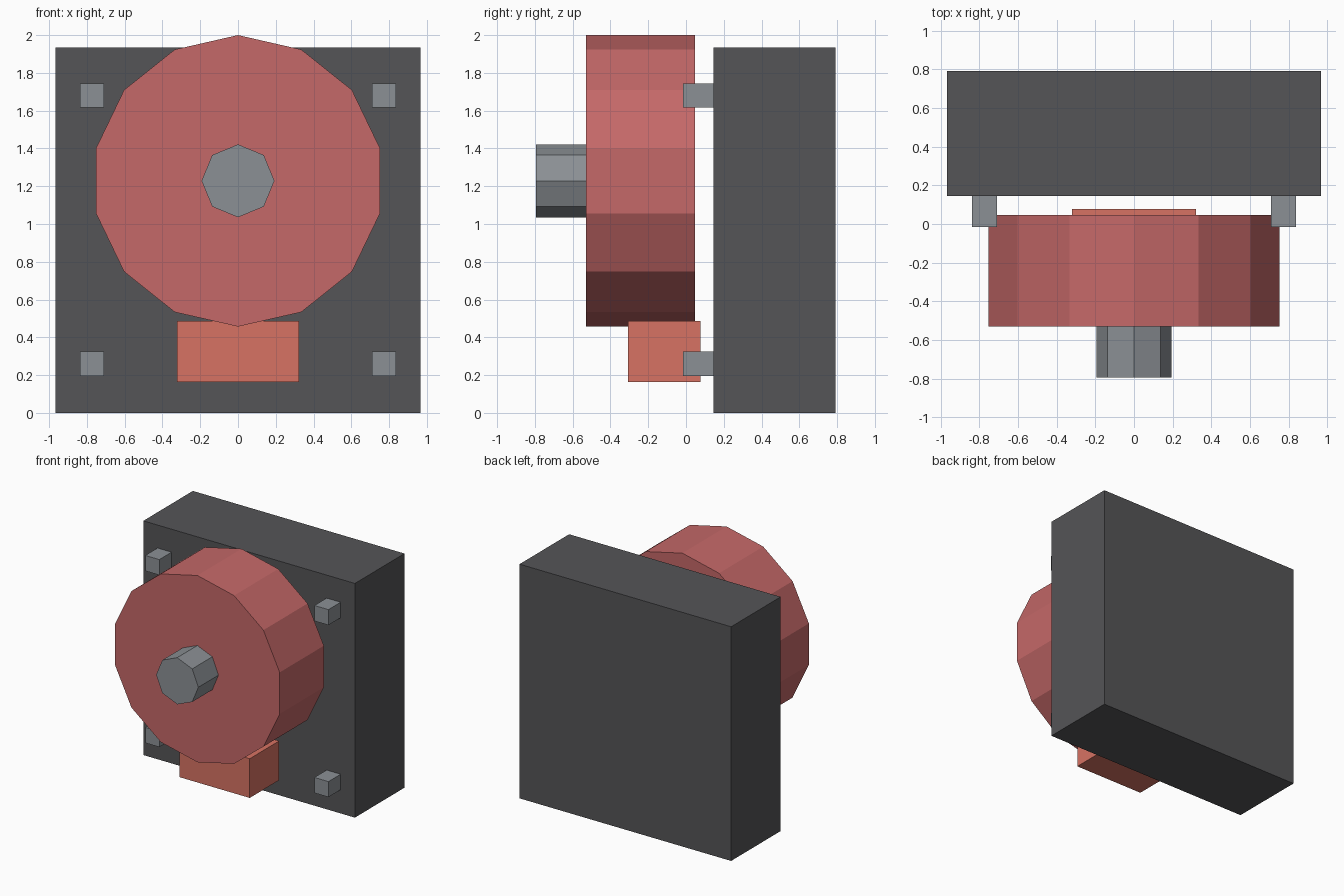
import bpy
from math import pi

if "Cube" in bpy.data.objects:
    bpy.data.objects.remove(bpy.data.objects["Cube"])


def material(name, rgb):
    m = bpy.data.materials.new(name)
    m.diffuse_color = (*rgb, 1)
    m.use_nodes = True
    m.node_tree.nodes["Principled BSDF"].inputs["Base Color"].default_value = m.diffuse_color
    return m


def finish(name, mat):
    ob = bpy.context.object
    ob.name = ob.data.name = name
    ob.data.materials.append(mat)
    return ob


def box(name, lo, hi, mat):
    centre = [(a + b) / 2 for a, b in zip(lo, hi)]
    bpy.ops.mesh.primitive_cube_add(size=1, location=centre)
    ob = finish(name, mat)
    ob.scale = [b - a for a, b in zip(lo, hi)]
    bpy.ops.object.transform_apply(location=False, rotation=False, scale=True)
    return ob


def drum(name, sides, radius, y0, y1, z, mat):
    # Cylinder along y with one corner pointing straight up
    bpy.ops.mesh.primitive_cylinder_add(
        vertices=sides, radius=radius, depth=y1 - y0,
        location=(0, (y0 + y1) / 2, z), rotation=(pi / 2, 0, 0))
    return finish(name, mat)


dark = material("dark_grey", (0.09, 0.09, 0.095))
steel = material("steel", (0.26, 0.28, 0.30))
red = material("red", (0.56, 0.14, 0.14))
orange = material("orange", (0.68, 0.17, 0.125))

# Thick backing plate
box("back_plate", (-0.967, 0.145, 0), (0.967, 0.792, 1.935), dark)

# Round body and its front shaft
drum("round_body", 14, 0.7715, -0.53, 0.047, 1.2285, red)
drum("front_shaft", 8, 0.193, -0.793, -0.53, 1.2285, steel)

# Block under the body
box("lower_block", (-0.322, -0.307, 0.163), (0.322, 0.077, 0.487), orange)

# Corner bolts
for side, x in (("left", -0.773), ("right", 0.773)):
    for level, z in (("lower", 0.26), ("upper", 1.681)):
        box(f"bolt_{level}_{side}", (x - 0.064, -0.015, z - 0.064),
            (x + 0.064, 0.175, z + 0.064), steel)
